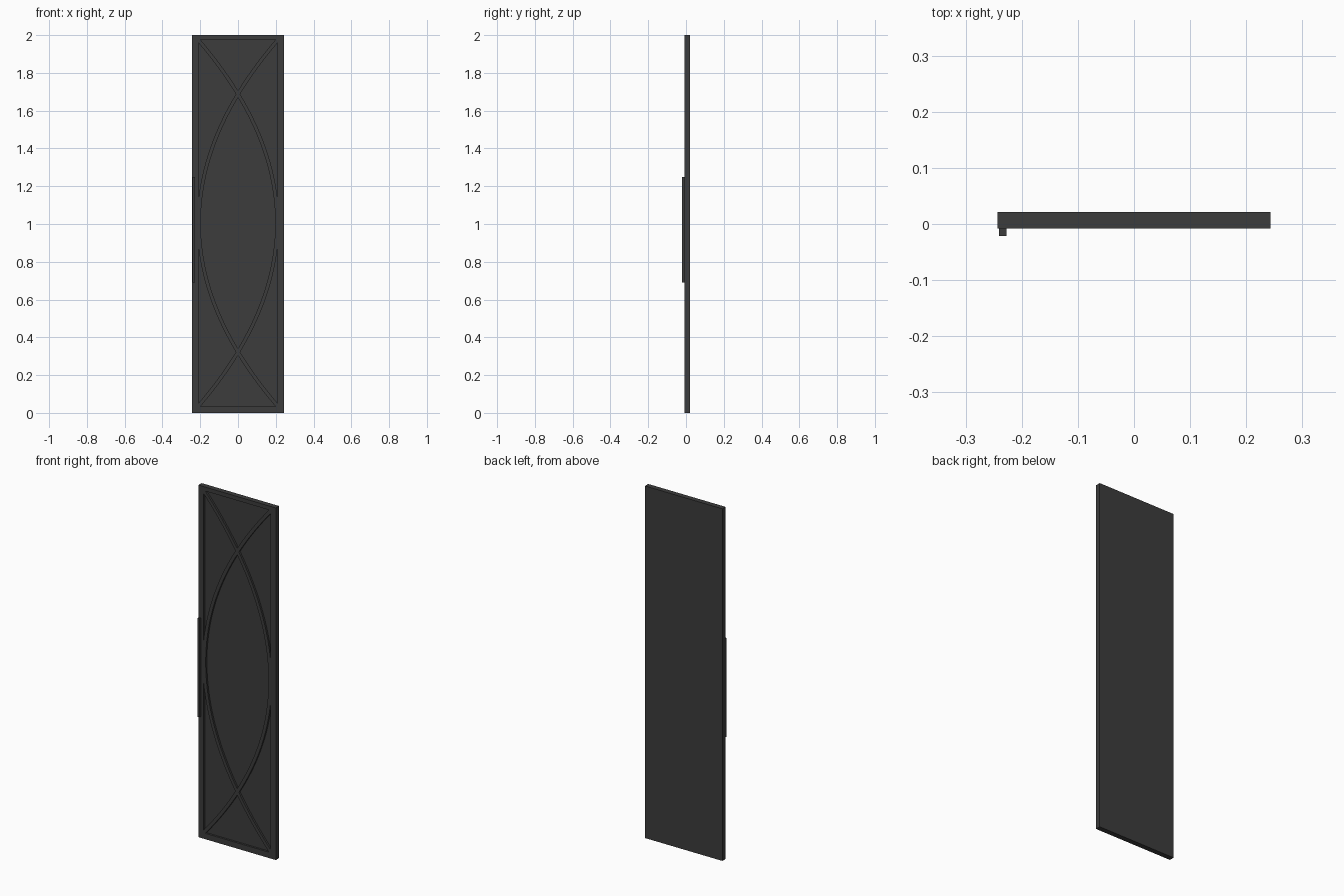
import bpy, bmesh, math

if "Cube" in bpy.data.objects:
    bpy.data.objects.remove(bpy.data.objects["Cube"])

W, XI = 0.243, 0.21            # outer and inner half widths of the frame
Y0, YP, Y1 = -0.008, 0.003, 0.021  # front, recessed panel, back
ZC, DI = 1.005, 0.972          # pattern centre height, inner half height
HALF_BAND, SAG, K = 0.0095, 0.207, 0.444

mat = bpy.data.materials.new("dark_grey")
mat.diffuse_color = (0.045, 0.045, 0.045, 1)
mat.use_nodes = True
mat.node_tree.nodes["Principled BSDF"].inputs["Base Color"].default_value = mat.diffuse_color


def box(name, x0, x1, y0, y1, z0, z1):
    bm = bmesh.new()
    bmesh.ops.create_cube(bm, size=1)
    for v in bm.verts:
        v.co = (x1 if v.co.x > 0 else x0, y1 if v.co.y > 0 else y0, z1 if v.co.z > 0 else z0)
    me = bpy.data.meshes.new(name)
    bm.to_mesh(me)
    bm.free()
    me.materials.append(mat)
    ob = bpy.data.objects.new(name, me)
    bpy.context.collection.objects.link(ob)
    return ob


# Edges of the curved band: side -1 is its outer edge, +1 its inner edge
def edge(d, side):
    return -SAG + K * d * d + side * HALF_BAND * math.hypot(1, 2 * K * d)


def solve(side, x):
    lo, hi = 0.0, 1.2
    for _ in range(50):
        mid = (lo + hi) / 2
        lo, hi = (mid, hi) if edge(mid, side) < x else (lo, mid)
    return lo


def steps(a, b, n):
    return [a + (b - a) * i / n for i in range(n + 1)]


# Openings between the bands, as outlines relative to the pattern centre
t = solve(1, 0)
lens = [(edge(d, 1), d) for d in steps(-t, t, 48)]
lens += [(-x, d) for x, d in reversed(lens[1:-1])]

b = solve(-1, 0)
end = [(min(edge(d, -1), XI), d) for d in steps(b, DI, 10)]
end += [(-x, d) for x, d in reversed(end[1:])]

s0, s1 = solve(-1, -XI), solve(1, XI)
side = [(edge(d, -1), d) for d in steps(s0, b, 20)]
side[0] = (-XI, s0)
cross = solve(0, 0)
side = [p for p in side if p[1] < t]
tip = t
# the outer edge of one band meets the outer edge of the other at the crossing
lo, hi = s0, s1
for _ in range(50):
    mid = (lo + hi) / 2
    lo, hi = (mid, hi) if edge(mid, -1) < -edge(mid, 1) else (lo, mid)
tip = lo
side = [p for p in side if p[1] < tip - 0.002]
side += [(-edge(d, 1), d) for d in steps(tip, s1, 12)]
openings = [lens]
for sz in (1, -1):
    openings.append([(x, sz * d) for x, d in end])
    for sx in (1, -1):
        openings.append([(sx * x, sz * d) for x, d in side])

# Frame and crossing bands as one extruded outline with openings
cu = bpy.data.curves.new("frame_lattice", 'CURVE')
cu.dimensions, cu.fill_mode, cu.extrude = '2D', 'BOTH', (YP - Y0) / 2
outline = [(-W, -ZC), (W, -ZC), (W, 2 - ZC), (-W, 2 - ZC)]
for pts in [outline] + openings:
    sp = cu.splines.new('POLY')
    sp.points.add(len(pts) - 1)
    for p, (x, d) in zip(sp.points, pts):
        p.co = (x, d + ZC, 0, 1)
    sp.use_cyclic_u = True
cu.materials.append(mat)
frame = bpy.data.objects.new("frame_lattice", cu)
frame.rotation_euler.x = math.pi / 2
frame.location.y = (Y0 + YP) / 2
bpy.context.collection.objects.link(frame)
bpy.context.view_layer.objects.active = frame
frame.select_set(True)
bpy.ops.object.convert(target='MESH')
frame = bpy.context.object
bm = bmesh.new()
bm.from_mesh(frame.data)
bmesh.ops.remove_doubles(bm, verts=bm.verts, dist=1e-5)
bmesh.ops.recalc_face_normals(bm, faces=bm.faces)
bm.to_mesh(frame.data)
bm.free()
bpy.ops.object.shade_smooth_by_angle(angle=math.radians(30))

# Recessed back panel
box("back_panel", -W, W, YP, Y1, 0, 2)

# Long pull handle on the left edge
box("handle", -0.241, -0.227, -0.021, Y0, 0.69, 1.25)
